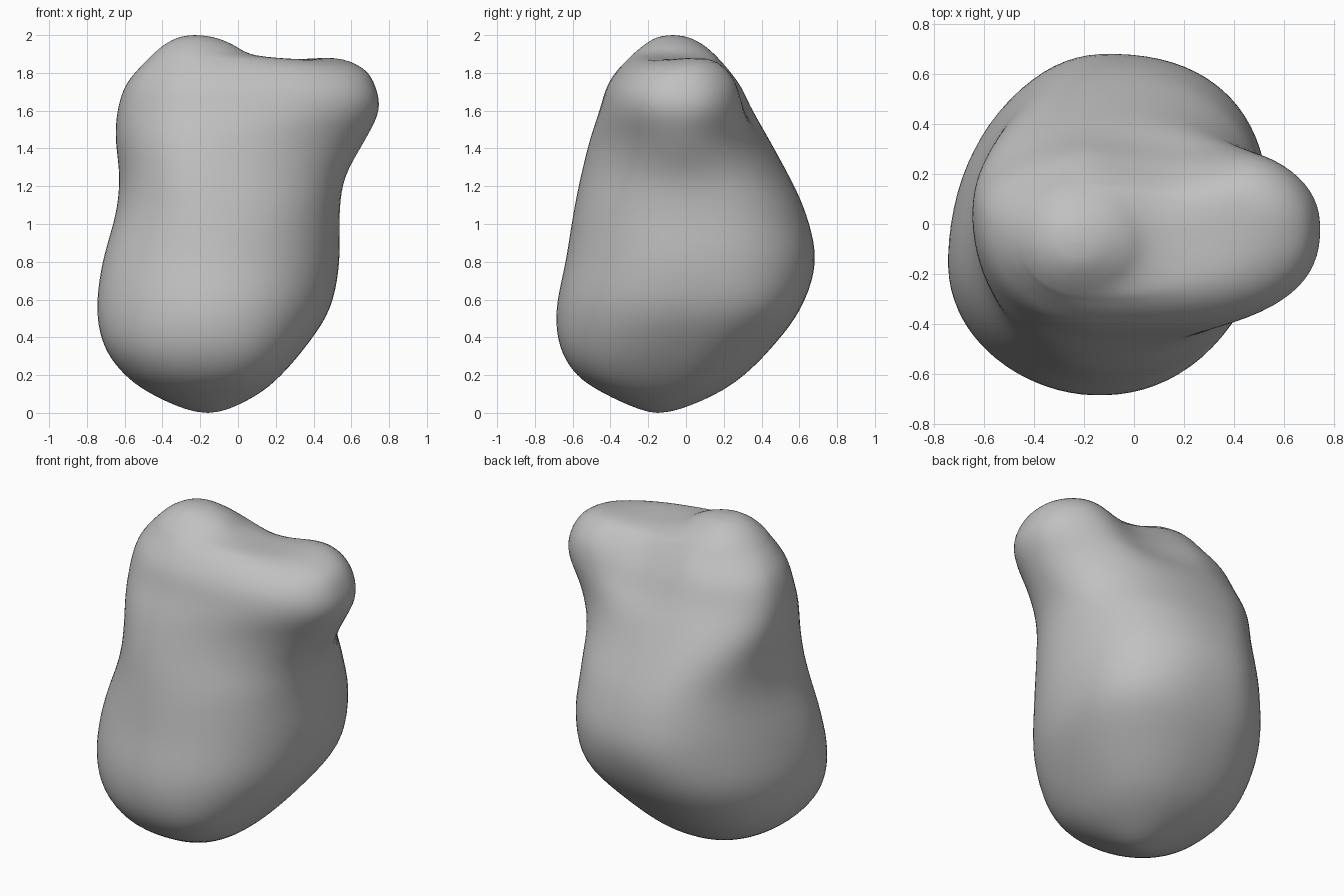
import bpy, bmesh, math
from mathutils import Vector

cube = bpy.data.objects.get("Cube")
if cube:
    bpy.data.objects.remove(cube, do_unlink=True)

# Horizontal sections in hundredths: height, x min, x max, y min, y max,
# x of the front/back ridge, y of the left flank, y of the right flank
SECTIONS = [
    (0, -16, -16, -15, -15, -16, -15, -15),
    (2, -28, -5, -25, -3, -16, -14, -15),
    (10, -46, 11, -43, 16, -16, -12, -16),
    (20, -60, 23, -58, 31, -16, -8, -17),
    (35, -71, 36, -67, 46, -15, -3, -18),
    (55, -75, 49, -69, 61, -14, 3, -16),
    (80, -72, 54, -64, 69, -12, 4, -12),
    (105, -65, 54, -60, 64, -14, 3, -4),
    (125, -63, 57, -56, 55, -18, 0, 2),
    (145, -65, 68, -51, 44, -17, -2, 4),
    (160, -64, 75, -46, 36, -11, -2, 3),
    (173, -60, 73, -42, 30, -9, -2, 1),
    (182, -53, 66, -36, 23, -11, -2, -3),
    (187, -48, 47, -31, 18, -18, -2, -5),
    (190, -45, 10, -28, 15, -21, -6, -6),
    (195, -39, -2, -22, 9, -23, -7, -7),
    (199, -31, -13, -15, 1, -23, -7, -7),
    (200, -23, -23, -7, -7, -23, -7, -7),
]
# Outline roundness by height: back left, back right, front right, front left
ROUNDNESS = [
    (0.0, 1, 1, 1, 1),
    (0.2, 0.88, 0.86, 0.96, 0.83),
    (0.55, 0.72, 0.97, 1, 0.95),
    (0.8, 0.82, 1.05, 0.98, 0.98),
    (1.1, 0.87, 1, 0.97, 0.94),
    (1.4, 1.03, 0.86, 0.97, 1.03),
    (1.7, 0.78, 0.93, 0.92, 0.8),
    (2.0, 1, 1, 1, 1),
]
STEPS, SIDES = 5, 80


def blend(a, b, c, d, t):
    """Smooth curve from b to c."""
    return b + t / 2 * (c - a + t * (2 * a - 5 * b + 4 * c - d + t * (3 * (b - c) + d - a)))


def roundness(z):
    for low, high in zip(ROUNDNESS, ROUNDNESS[1:]):
        if z <= high[0]:
            break
    t = (z - low[0]) / (high[0] - low[0])
    t = t * t * (3 - 2 * t)
    return [a + (b - a) * t for a, b in zip(low[1:], high[1:])]


def ring(section):
    """Rounded outline with its own radii and roundness in each quarter."""
    z, x0, x1, y0, y1, ridge, left, right = (v / 100 for v in section)
    powers = roundness(z)
    for i in range(SIDES):
        angle = math.tau * (i + 0.5) / SIDES
        p = powers[i * 4 // SIDES]
        c, s = math.cos(angle), math.sin(angle)
        c, s = math.copysign(abs(c) ** p, c), math.copysign(abs(s) ** p, s)
        flank = right + (left - right) * (c + 1) / 2
        x = ridge + c * (x1 - ridge if c > 0 else ridge - x0)
        y = flank + s * (y1 - flank if s > 0 else flank - y0)
        yield x, y, z


def grab(verts, centre, radius, offset):
    """Pull the skin near a point with a soft falloff."""
    for v in verts:
        d = (v.co - Vector(centre)).length / radius
        if d < 1:
            v.co += Vector(offset) * (1 - d * d) ** 2


# Smoothly interpolated sections from the bottom to the top
sections = []
last = len(SECTIONS) - 1
for k in range(last):
    quad = [SECTIONS[min(max(k + j, 0), last)] for j in (-1, 0, 1, 2)]
    for step in range(STEPS):
        sections.append([blend(*column, step / STEPS) for column in zip(*quad)])

# Body skin, closed by a single point at each end
bm = bmesh.new()
rings = [[bm.verts.new(p) for p in ring(s)] for s in sections[1:]]
for low, high in zip(rings, rings[1:]):
    for i in range(SIDES):
        j = (i + 1) % SIDES
        bm.faces.new((low[i], low[j], high[j], high[i]))
for end, loop, flip in ((SECTIONS[0], rings[0], True), (SECTIONS[-1], rings[-1], False)):
    tip = bm.verts.new((end[1] / 100, end[3] / 100, end[0] / 100))
    for i in range(SIDES):
        a, b = loop[i], loop[(i + 1) % SIDES]
        bm.faces.new((b, a, tip) if flip else (a, b, tip))

# Saddle between the two upper lobes
grab(bm.verts, (0.2, 0.02, 1.88), 0.32, (0, 0, -0.02))
grab(bm.verts, (0.14, 0.3, 1.74), 0.36, (0, -0.04, -0.05))
# Fuller top and back of the side lobe
grab(bm.verts, (0.5, 0.2, 1.8), 0.3, (0.01, 0.025, 0.03))
grab(bm.verts, (0.56, -0.02, 1.85), 0.22, (0, 0, 0.012))

# Soften the skin a little
for _ in range(6):
    bmesh.ops.smooth_vert(bm, verts=[v for v in bm.verts if 0.01 < v.co.z < 1.997],
                          factor=0.5, use_axis_x=True, use_axis_y=True, use_axis_z=True)

for face in bm.faces:
    face.smooth = True
mesh = bpy.data.meshes.new("lumpy_body")
bm.to_mesh(mesh)
bm.free()
body = bpy.data.objects.new("lumpy_body", mesh)
bpy.context.collection.objects.link(body)

# Plain grey
grey = bpy.data.materials.new("plain_grey")
grey.use_nodes = True
colour = (0.53, 0.53, 0.53, 1)
grey.diffuse_color = colour
grey.node_tree.nodes["Principled BSDF"].inputs["Base Color"].default_value = colour
mesh.materials.append(grey)
